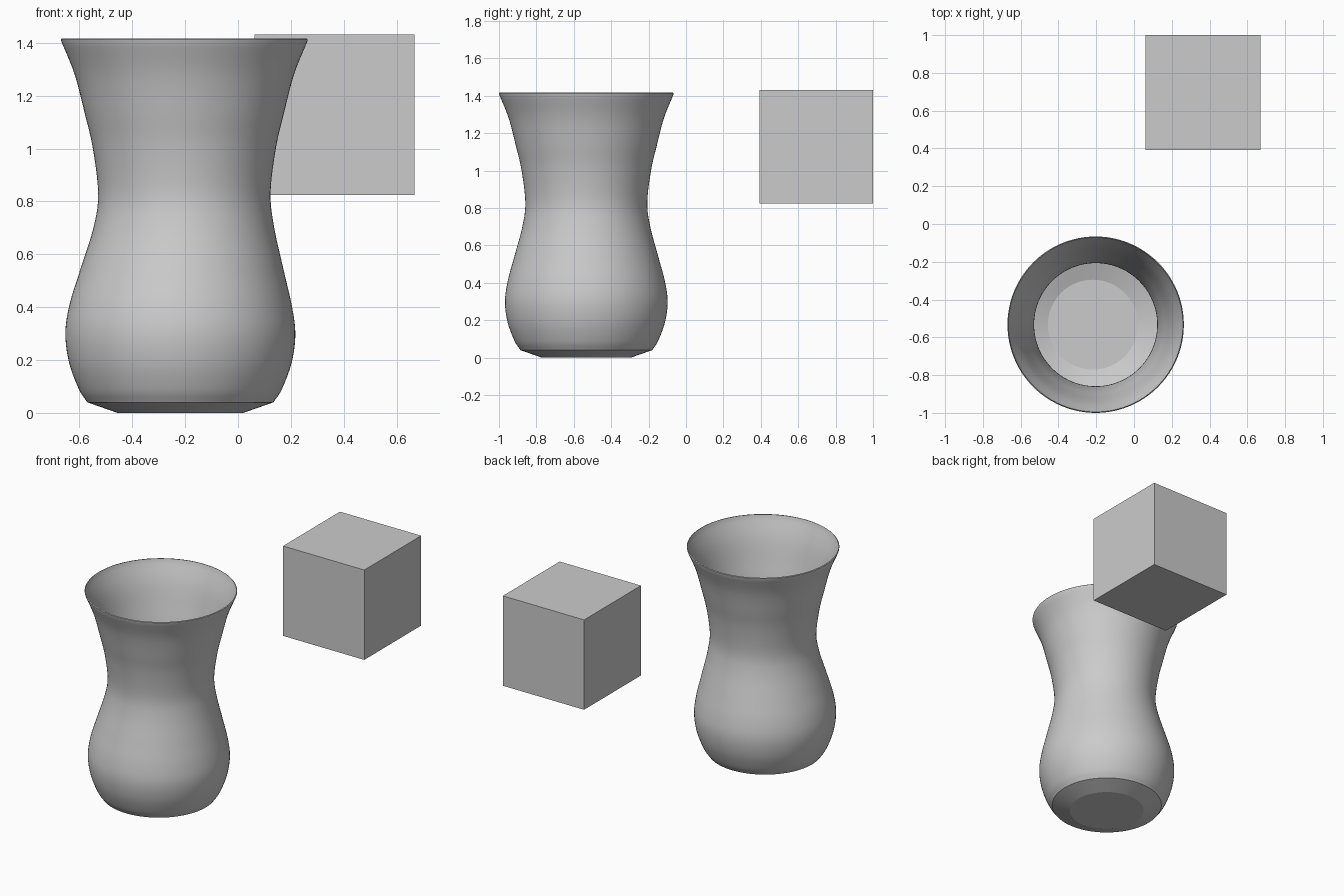
import bpy, bmesh, math
from mathutils import Vector

if "Cube" in bpy.data.objects:
    bpy.data.objects.remove(bpy.data.objects["Cube"])


def add_object(name, bm):
    bmesh.ops.recalc_face_normals(bm, faces=bm.faces)
    mesh = bpy.data.meshes.new(name)
    bm.to_mesh(mesh)
    bm.free()
    obj = bpy.data.objects.new(name, mesh)
    bpy.context.collection.objects.link(obj)
    return obj


def smooth_curve(points, steps):
    """Catmull-Rom curve through (radius, height) points."""
    p = [Vector(q) for q in points]
    p = [2 * p[0] - p[1]] + p + [2 * p[-1] - p[-2]]
    out = []
    for a, b, c, d in zip(p, p[1:], p[2:], p[3:]):
        for i in range(steps):
            t = i / steps
            out.append(0.5 * (2 * b + (c - a) * t + (2 * a - 5 * b + 4 * c - d) * t * t
                              + (3 * b - a - 3 * c + d) * t ** 3))
    return out + [p[-2]]


def lean(z):
    """The belly sits slightly off the axis of the rim."""
    t = min(max((0.8 - z) / 0.45, 0), 1)
    return -0.015 * t * t * (3 - 2 * t)


# Vase: one thin wall, flat foot, chamfered base, rounded lip
SEGMENTS = 96
CENTRE_X, CENTRE_Y = -0.203, -0.533
wall = [(0.352, 0.04), (0.384, 0.09), (0.421, 0.19), (0.435, 0.30), (0.420, 0.41),
        (0.385, 0.54), (0.342, 0.70), (0.326, 0.83), (0.346, 1.0), (0.376, 1.13),
        (0.415, 1.28), (0.466, 1.407)]
profile = [Vector((0.238, 0))] + smooth_curve(wall, 5) + [Vector((0.467, 1.413)), Vector((0.462, 1.417))]

bm = bmesh.new()
rings = []
for r, z in profile:
    rings.append([bm.verts.new((CENTRE_X + lean(z) + r * math.cos(a), CENTRE_Y + r * math.sin(a), z))
                  for a in (2 * math.pi * i / SEGMENTS for i in range(SEGMENTS))])
for low, high in zip(rings, rings[1:]):
    for i in range(SEGMENTS):
        j = (i + 1) % SEGMENTS
        bm.faces.new((low[i], low[j], high[j], high[i]))
bm.faces.new(rings[0][::-1])
vase = add_object("vase", bm)
for poly in vase.data.polygons:
    poly.use_smooth = True
vase.data.set_sharp_from_angle(angle=math.radians(18))

# Floating cube
bm = bmesh.new()
bmesh.ops.create_cube(bm, size=0.607)
bmesh.ops.translate(bm, verts=bm.verts, vec=(0.365, 0.6965, 1.1285))
add_object("cube", bm)
